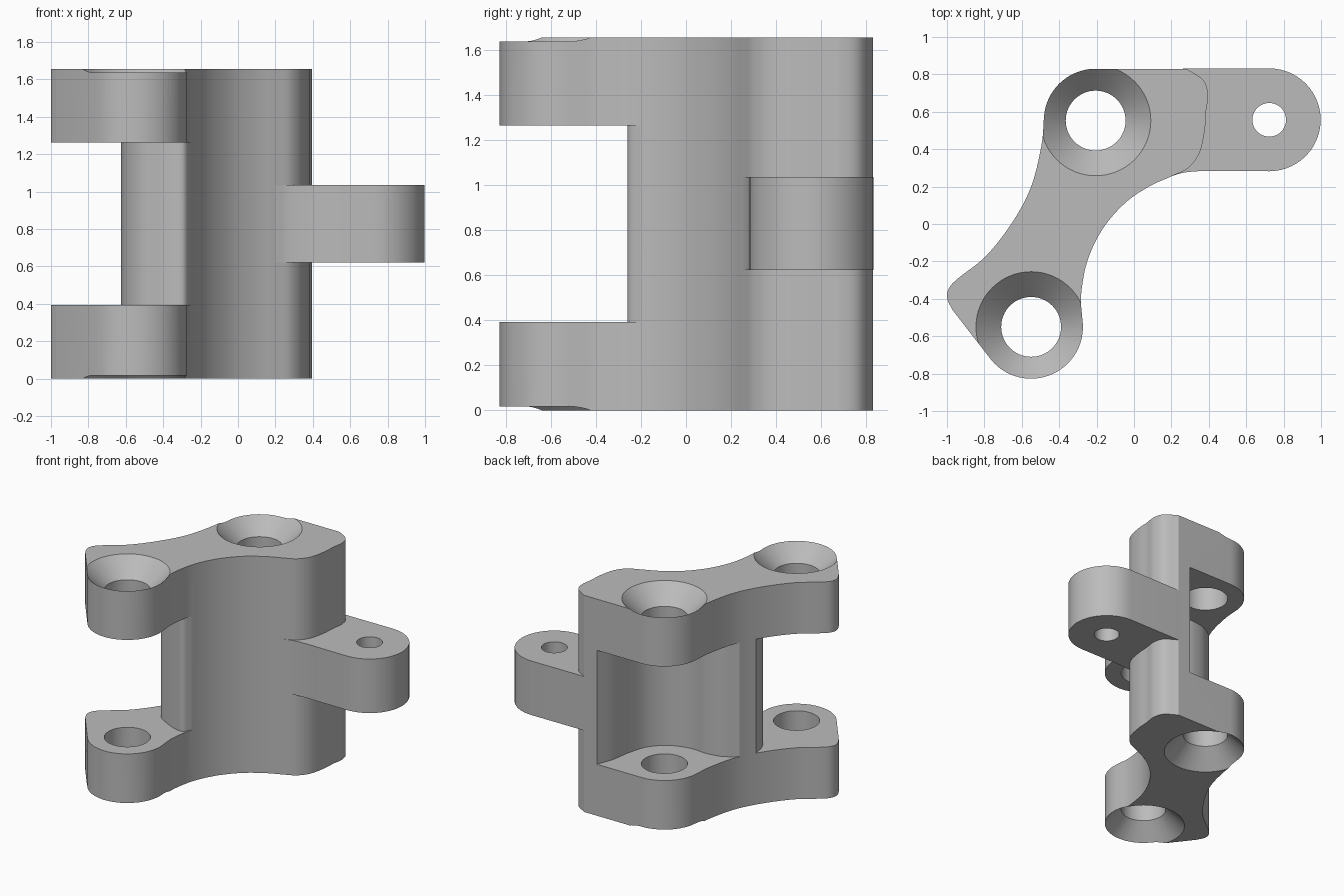
import bpy, bmesh
from math import sin, cos, radians, pi
from mathutils import Vector

if "Cube" in bpy.data.objects:
    bpy.data.objects.remove(bpy.data.objects["Cube"])

HEIGHT = 1.655
BACK_PIN = (-0.205, 0.553)
FRONT_PIN = (-0.55, -0.55)
TAB_PIN = (0.723, 0.557)
EAR = 0.277

grey = bpy.data.materials.new("machined grey")
grey.use_nodes = True
colour = (0.5, 0.5, 0.5, 1)
grey.diffuse_color = colour
grey.node_tree.nodes["Principled BSDF"].inputs["Base Color"].default_value = colour


def arc(centre, r, start, end, n=28):
    angles = [radians(start + (end - start) * i / n) for i in range(n + 1)]
    return [(centre[0] + r * cos(a), centre[1] + r * sin(a)) for a in angles]


def smooth(points, n=7):
    """Smooth open curve through the given points."""
    p = [Vector(q) for q in points]
    p = [2 * p[0] - p[1]] + p + [2 * p[-1] - p[-2]]
    out = []
    for a, b, c, d in zip(p, p[1:], p[2:], p[3:]):
        for i in range(n):
            t = i / n
            out.append(0.5 * (2 * b + (c - a) * t + (2 * a - 5 * b + 4 * c - d) * t ** 2
                              + (3 * b - a - 3 * c + d) * t ** 3))
    return [tuple(v) for v in out] + [tuple(points[-1])]


def make_object(name, bm):
    bmesh.ops.recalc_face_normals(bm, faces=bm.faces)
    mesh = bpy.data.meshes.new(name)
    bm.to_mesh(mesh)
    bm.free()
    obj = bpy.data.objects.new(name, mesh)
    bpy.context.collection.objects.link(obj)
    mesh.materials.append(grey)
    return obj


def prism(name, outline, low, high):
    bm = bmesh.new()
    face = bm.faces.new([bm.verts.new((x, y, low)) for x, y in outline])
    top = bmesh.ops.extrude_face_region(bm, geom=[face])["geom"]
    bmesh.ops.translate(bm, vec=(0, 0, high - low),
                        verts=[v for v in top if isinstance(v, bmesh.types.BMVert)])
    bmesh.ops.remove_doubles(bm, verts=bm.verts, dist=0.0005)
    return make_object(name, bm)


def turned(name, centre, profile, n=64):
    """Solid of revolution around an upright axis."""
    bm = bmesh.new()
    rings = [[bm.verts.new((centre[0] + r * cos(2 * pi * i / n),
                            centre[1] + r * sin(2 * pi * i / n), z)) for i in range(n)]
             for r, z in profile]
    for a, b in zip(rings, rings[1:]):
        for i in range(n):
            j = (i + 1) % n
            bm.faces.new((a[i], a[j], b[j], b[i]))
    bm.faces.new(rings[0])
    bm.faces.new(rings[-1])
    return make_object(name, bm)


def cut(obj, cutters):
    bpy.context.view_layer.objects.active = obj
    for c in cutters:
        c.hide_render = True
        mod = obj.modifiers.new("cut", 'BOOLEAN')
        mod.operation, mod.solver, mod.object = 'DIFFERENCE', 'EXACT', c
        bpy.ops.object.modifier_apply(modifier=mod.name)
        bpy.data.objects.remove(c)


# Bracket body: two pin ears joined by a waisted web
left_side = smooth([(-0.481, 0.577), (-0.495, 0.42), (-0.55, 0.2), (-0.65, 0.01),
                    (-0.79, -0.17), (-0.94, -0.29), (-0.99, -0.345),
                    (-0.998, -0.4), (-0.97, -0.46)])
right_side = smooth([(-0.277, -0.5), (-0.283, -0.38), (-0.25, -0.2), (-0.17, -0.03),
                     (-0.05, 0.11), (0.08, 0.2), (0.2, 0.255), (0.29, 0.3),
                     (0.35, 0.38), (0.378, 0.5), (0.385, 0.6), (0.396, 0.69),
                     (0.37, 0.77), (0.28, 0.83)])
outline = (arc(BACK_PIN, EAR, 90, 174) + left_side
           + arc(FRONT_PIN, EAR, 220, 369) + right_side)
body = prism("bracket_body", outline, 0, HEIGHT)

# Clearance between the upper and lower ears
front_gap = smooth([(-0.625, 0.05), (-0.605, -0.05), (-0.545, -0.15), (-0.45, -0.21),
                    (-0.36, -0.25), (-0.29, -0.255), (-0.25, -0.2)])
front_gap += [(-0.2, -0.2), (-0.1, -0.3), (-0.1, -1), (-1.2, -1), (-1.2, 0.1), (-0.7, 0.1)]
back_gap = smooth([(0.176, 0.84), (0.125, 0.7), (0.1, 0.55), (0.05, 0.4), (-0.06, 0.29),
                   (-0.21, 0.245), (-0.35, 0.25), (-0.47, 0.225), (-0.57, 0.16)])
back_gap += [(-0.9, 0.2), (-0.9, 1), (0.176, 1)]
gaps = [prism("gap_cutter", g, 0.393, 1.264) for g in (front_gap, back_gap)]

# Countersunk pin bores through both ears
bore = [(0.345, -0.05), (0.16, 0.135), (0.16, HEIGHT - 0.135), (0.345, HEIGHT + 0.05)]
cut(body, gaps + [turned("bore_cutter", pin, bore) for pin in (BACK_PIN, FRONT_PIN)])

# Side tab with a small hole
tab_outline = (arc(TAB_PIN, 0.275, -90, 90)
               + [(0.25, 0.83), (0.2, 0.6)]
               + smooth([(0.2, 0.255), (0.27, 0.275), (0.38, 0.284), (0.5, 0.283)]))
tab = prism("side_tab", tab_outline, 0.622, 1.035)
cut(tab, [turned("tab_hole_cutter", TAB_PIN, [(0.09, 0.5), (0.09, 1.2)], 40)])

# Smooth walls with crisp rims
for obj in (body, tab):
    bpy.ops.object.select_all(action='DESELECT')
    obj.select_set(True)
    bpy.context.view_layer.objects.active = obj
    bpy.ops.object.shade_smooth_by_angle(angle=radians(30))
